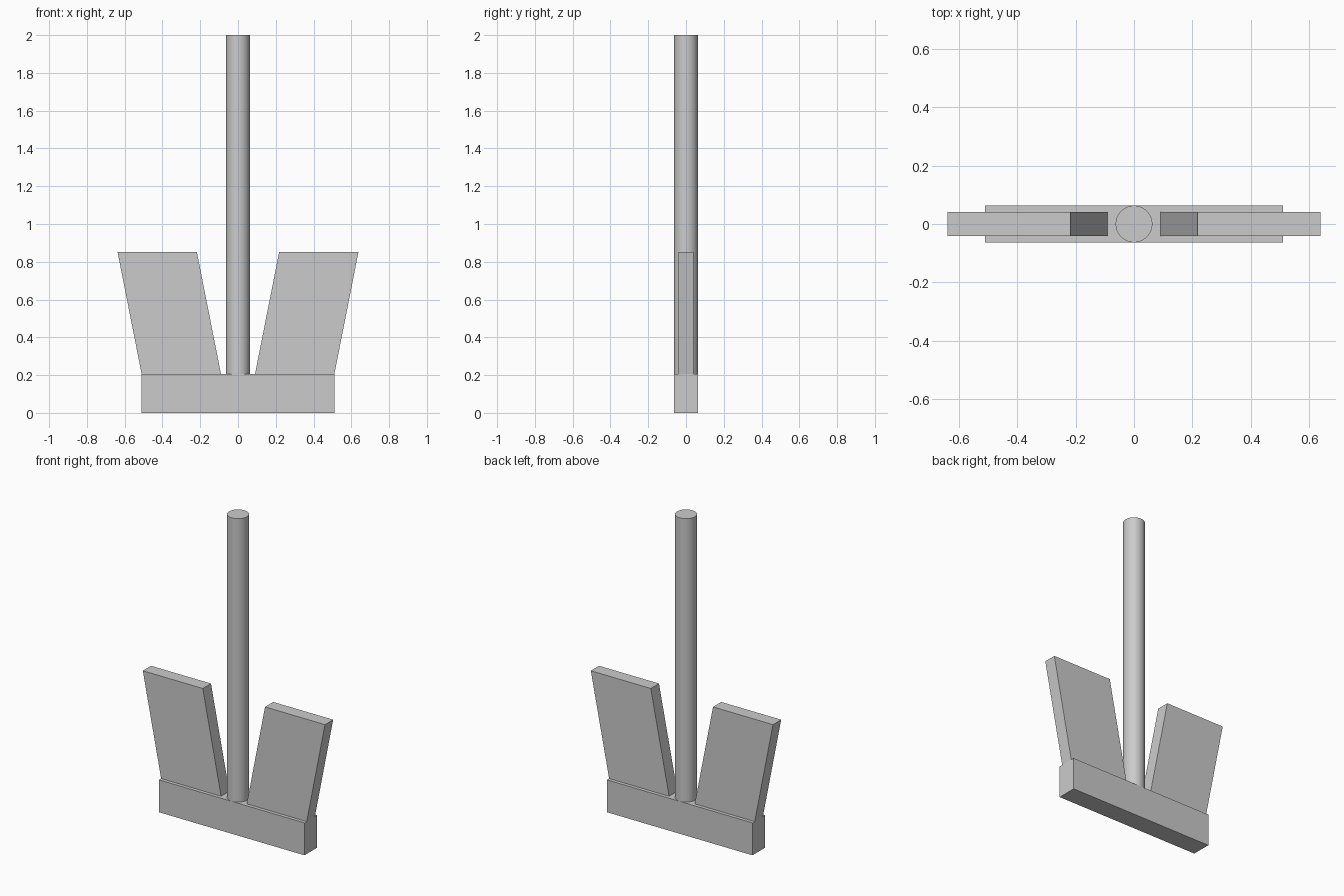
import bpy
import bmesh

if "Cube" in bpy.data.objects:
    bpy.data.objects.remove(bpy.data.objects["Cube"])


def new_object(name, bm):
    bmesh.ops.recalc_face_normals(bm, faces=bm.faces)
    mesh = bpy.data.meshes.new(name)
    bm.to_mesh(mesh)
    bm.free()
    obj = bpy.data.objects.new(name, mesh)
    bpy.context.collection.objects.link(obj)
    return obj


def extruded_profile(name, points, half_depth):
    """Extrude an (x, z) outline symmetrically along y."""
    bm = bmesh.new()
    face = bm.faces.new([bm.verts.new((x, -half_depth, z)) for x, z in points])
    ext = bmesh.ops.extrude_face_region(bm, geom=[face])
    verts = [v for v in ext["geom"] if isinstance(v, bmesh.types.BMVert)]
    bmesh.ops.translate(bm, verts=verts, vec=(0, 2 * half_depth, 0))
    return new_object(name, bm)


BASE_TOP = 0.205
RADIUS = 0.063

# Crown block at the bottom
extruded_profile("base_block", [(-0.51, 0), (0.51, 0), (0.51, BASE_TOP), (-0.51, BASE_TOP)], RADIUS)

# Pair of outward-leaning flat blades
for side, name in ((-1, "left_blade"), (1, "right_blade")):
    outline = [(0.09, BASE_TOP), (0.51, BASE_TOP), (0.638, 0.853), (0.218, 0.853)]
    extruded_profile(name, [(side * x, z) for x, z in outline], 0.041)

# Round upright shaft
bpy.ops.mesh.primitive_cylinder_add(vertices=48, radius=RADIUS, depth=2 - BASE_TOP,
                                    location=(0, 0, (2 + BASE_TOP) / 2))
bpy.context.object.name = "shaft"
bpy.ops.object.shade_smooth_by_angle()
